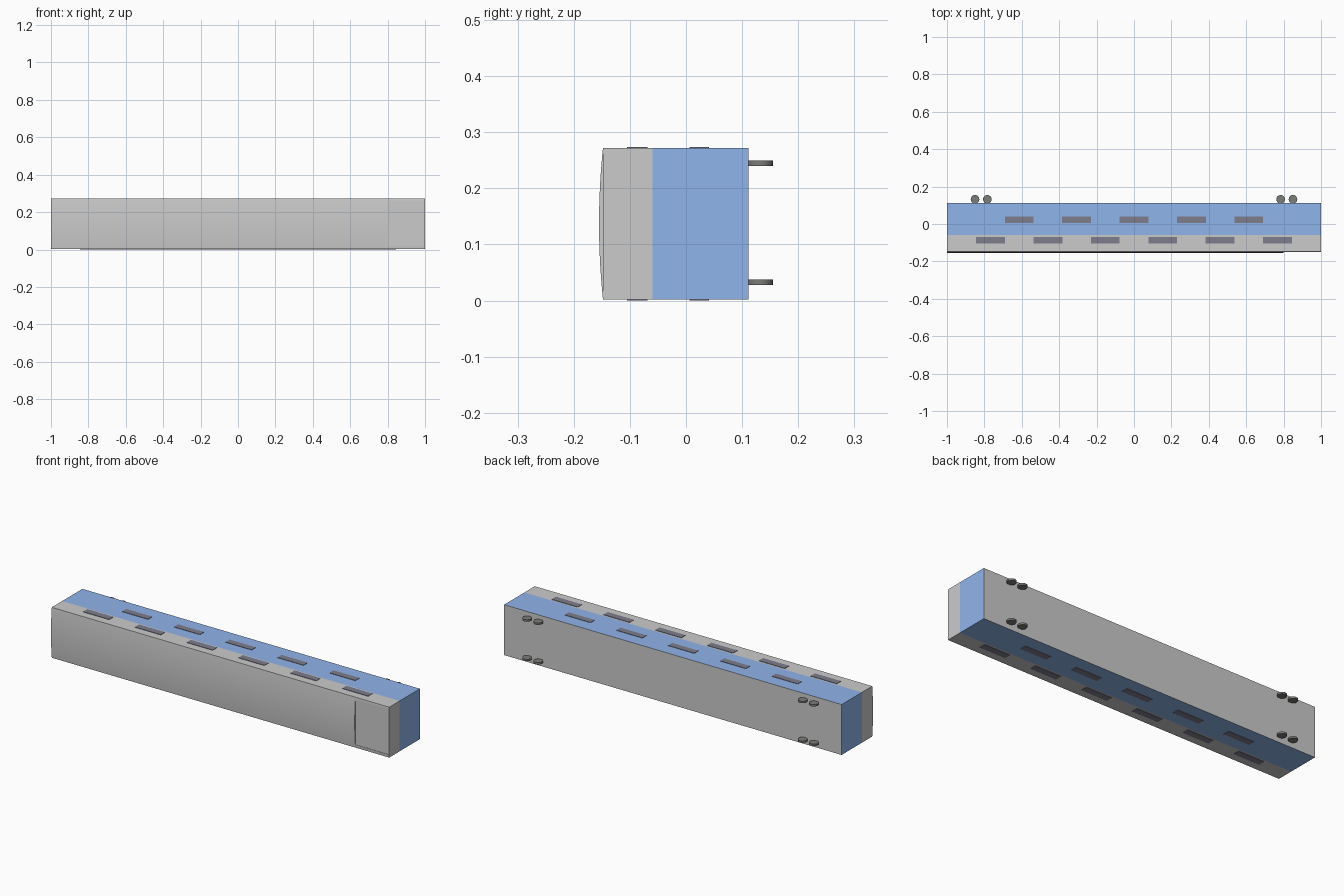
import bpy, bmesh, math
from mathutils import Matrix

if "Cube" in bpy.data.objects:
    bpy.data.objects.remove(bpy.data.objects["Cube"])

Z0, Z1 = 0.002, 0.272          # carriage sides
ZM = (Z0 + Z1) / 2
TOP, WAIST, FLOOR = -0.148, -0.06, 0.111


def material(name, rgb):
    m = bpy.data.materials.new(name)
    m.diffuse_color = (*rgb, 1)
    m.use_nodes = True
    m.node_tree.nodes["Principled BSDF"].inputs["Base Color"].default_value = m.diffuse_color
    return m


blue = material("blue_paint", (0.28, 0.46, 0.83))
grey = material("grey_paint", (0.8, 0.8, 0.8))
glass = material("dark_glass", (0.21, 0.21, 0.27))
steel = material("dark_steel", (0.2, 0.2, 0.19))


def finish(name, bm, *mats):
    bmesh.ops.recalc_face_normals(bm, faces=bm.faces)
    me = bpy.data.meshes.new(name)
    bm.to_mesh(me)
    bm.free()
    ob = bpy.data.objects.new(name, me)
    bpy.context.collection.objects.link(ob)
    for m in mats:
        me.materials.append(m)
    return ob


def add_box(bm, lo, hi):
    mid = [(a + b) / 2 for a, b in zip(lo, hi)]
    size = [b - a for a, b in zip(lo, hi)]
    mat = Matrix.Translation(mid) @ Matrix.Diagonal((*size, 1))
    bmesh.ops.create_cube(bm, size=1, matrix=mat)


def smooth(ob):
    bpy.ops.object.select_all(action='DESELECT')
    ob.select_set(True)
    bpy.context.view_layer.objects.active = ob
    bpy.ops.object.shade_smooth_by_angle(angle=math.radians(35))


def roof_y(z):
    t = (z - ZM) / ((Z1 - Z0) / 2)
    return TOP - 0.007 * (1 - t * t)


# Carriage body: grey upper band and underside, blue lower band
bm = bmesh.new()
add_box(bm, (-1, TOP, Z0), (1, FLOOR, Z1))
bmesh.ops.bisect_plane(bm, geom=bm.verts[:] + bm.edges[:] + bm.faces[:],
                       plane_co=(0, WAIST, 0), plane_no=(0, 1, 0))
bm.normal_update()
for f in bm.faces:
    is_blue = f.calc_center_median().y > WAIST and abs(f.normal.y) < 0.5
    f.material_index = 1 if is_blue else 0
finish("carriage_body", bm, grey, blue)


# Shallow arched roof, with a cut-out near one end leaving narrow side lips
def arch(name, x0, x1, za, zb, steps):
    bm = bmesh.new()
    zs = [za + (zb - za) * i / steps for i in range(steps + 1)]
    pts = [(roof_y(z), z) for z in zs] + [(TOP + 0.002, zb), (TOP + 0.002, za)]
    face = bm.faces.new([bm.verts.new((x0, y, z)) for y, z in pts])
    ext = bmesh.ops.extrude_face_region(bm, geom=[face], use_keep_orig=True)
    moved = [g for g in ext["geom"] if isinstance(g, bmesh.types.BMVert)]
    bmesh.ops.translate(bm, verts=moved, vec=(x1 - x0, 0, 0))
    smooth(finish(name, bm))


arch("roof", -1, 0.8, Z0, Z1, 20)
arch("roof_lip_lower", 0.8, 1, Z0, 0.018, 3)
arch("roof_lip_upper", 0.8, 1, 0.262, Z1, 3)


# Two staggered rows of windows on each side
def windows(name, xs, y0, y1):
    for side, za, zb in (("left", 0, 0.006), ("right", 0.268, 0.274)):
        bm = bmesh.new()
        for x in xs:
            add_box(bm, (x - 0.077, y0, za), (x + 0.077, y1, zb))
        finish(f"{name}_{side}", bm, glass)


windows("lower_windows", [0.307 * i for i in range(-2, 3)], 0.006, 0.041)
windows("upper_windows", [0.307 * (i - 2.5) for i in range(6)], -0.105, -0.069)

# Wheels in pairs below each end
for end in (-1, 1):
    for i, x in enumerate((0.784, 0.85)):
        for side, z in (("left", 0.033), ("right", 0.245)):
            bm = bmesh.new()
            bmesh.ops.create_cone(bm, cap_ends=True, segments=24,
                                  radius1=0.023, radius2=0.023, depth=0.01,
                                  matrix=Matrix.Translation((end * x, 0.132, z)))
            tag = "rear" if end < 0 else "front"
            smooth(finish(f"wheel_{tag}_{i + 1}_{side}", bm, steel))
